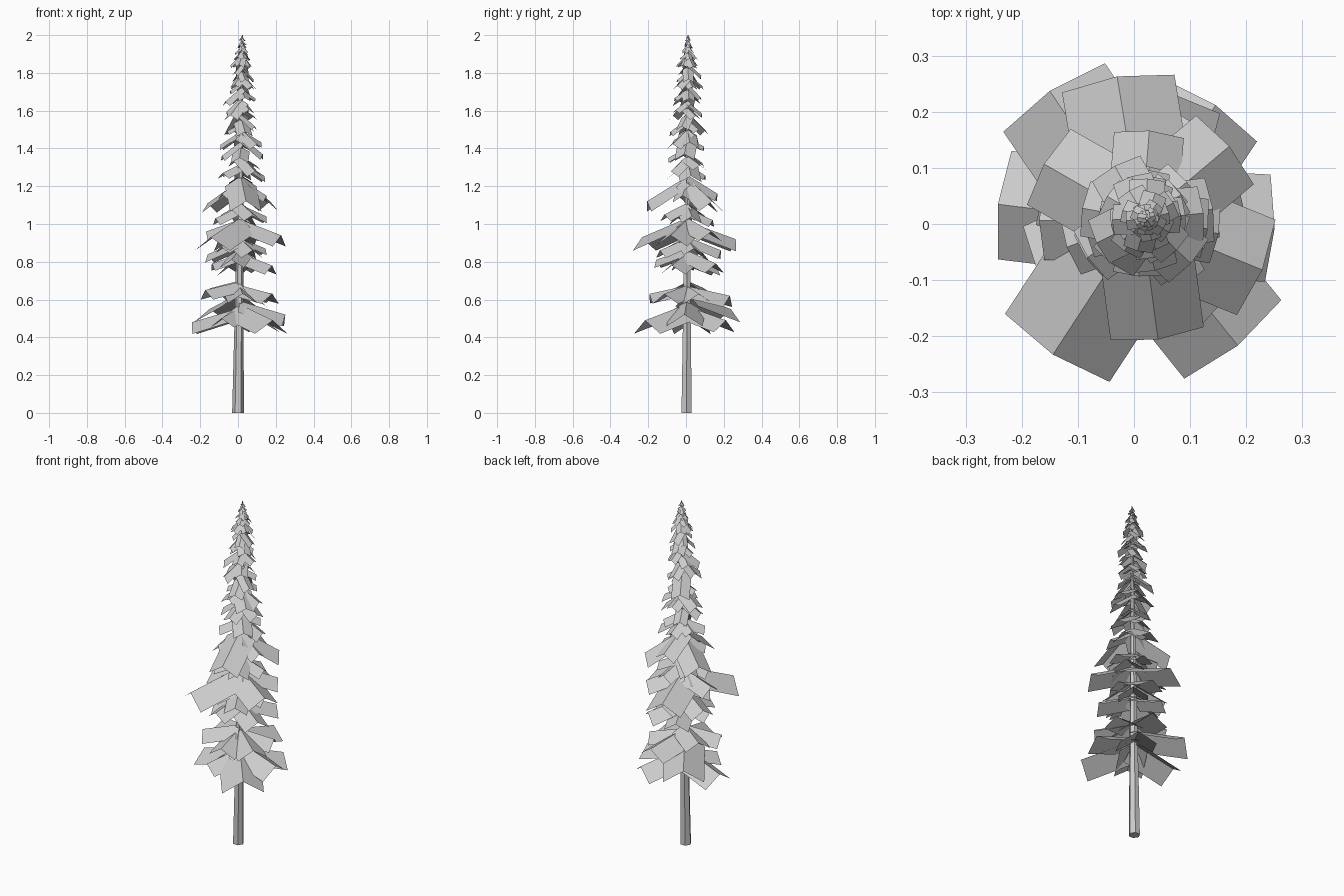
import bpy, bmesh, math, random
from mathutils import Vector

random.seed(11)
cube = bpy.data.objects.get("Cube")
if cube:
    bpy.data.objects.remove(cube)

grey = bpy.data.materials.new("light grey")
grey.use_nodes = True
grey.diffuse_color = (0.6, 0.6, 0.6, 1)
grey.node_tree.nodes["Principled BSDF"].inputs["Base Color"].default_value = (0.6, 0.6, 0.6, 1)

BASE, TOP = Vector((0, 0.003, 0)), Vector((0.023, 0.01, 2))


def axis(z):
    return BASE.lerp(TOP, z / 2)


def finish(name, bm):
    mesh = bpy.data.meshes.new(name)
    bm.to_mesh(mesh)
    bm.free()
    mesh.materials.append(grey)
    bpy.context.collection.objects.link(bpy.data.objects.new(name, mesh))


def blade(bm, angle, tip_z, reach, slope, width=0.39):
    """Branch folded along a ridge that falls away from the trunk."""
    a = math.radians(angle)
    out = Vector((math.cos(a), math.sin(a), 0))
    side = Vector((-out.y, out.x, 0)) * reach * width
    root = axis(min(tip_z + slope * reach, 2))
    tip = axis(tip_z) + out * reach
    drop = Vector((0, 0, -0.25 * reach))
    ridge = [bm.verts.new(root), bm.verts.new(tip)]
    for s in (1, -1):
        edge = [bm.verts.new(p + side * s + drop - out * reach * k)
                for p, k in ((tip, 0.05), (root, 0))]
        ring = [*ridge, *edge]
        bm.faces.new(ring if s > 0 else ring[::-1])


# Trunk: slim leaning taper
bm = bmesh.new()
rings = []
for centre, r in ((BASE, 0.031), (TOP, 0.003)):
    rings.append([bm.verts.new(centre + Vector((r * math.cos(i * math.pi / 3),
                                                r * math.sin(i * math.pi / 3), 0)))
                  for i in range(6)])
for i in range(6):
    j = (i + 1) % 6
    bm.faces.new((rings[0][i], rings[0][j], rings[1][j], rings[1][i]))
bm.faces.new(rings[0][::-1])
bm.faces.new(rings[1])
finish("trunk", bm)

# Large lower tiers: ridge slope, then direction, tip height, reach of each branch
lower = [
    (0.3, [(309, 0.49, 0.285), (357, 0.52, 0.245), (56, 0.49, 0.25), (124, 0.55, 0.28),
           (173, 0.48, 0.25), (240, 0.5, 0.19)]),
    (0.22, [(20, 0.63, 0.19), (75, 0.62, 0.235), (150, 0.66, 0.18), (205, 0.65, 0.2),
            (275, 0.63, 0.2), (325, 0.63, 0.21)]),
    (0.35, [(335, 0.78, 0.19), (50, 0.79, 0.2), (110, 0.77, 0.17), (190, 0.79, 0.15),
            (255, 0.81, 0.17)]),
    (0.4, [(15, 0.87, 0.14), (85, 0.86, 0.18), (160, 0.84, 0.18), (225, 0.88, 0.14),
           (295, 0.86, 0.16)]),
    (0.36, [(237, 0.93, 0.285), (99, 0.92, 0.26), (338, 0.94, 0.235), (40, 0.96, 0.2),
            (180, 0.96, 0.18)]),
    (0.45, [(10, 1.04, 0.14), (75, 1.02, 0.14), (200, 1.03, 0.14), (300, 1.05, 0.14),
            (140, 1.05, 0.13)]),
    (0.62, [(278, 1.12, 0.215), (150, 1.11, 0.2), (40, 1.12, 0.205), (85, 1.16, 0.16),
            (350, 1.15, 0.14), (215, 1.16, 0.12)]),
]
bm = bmesh.new()
for slope, branches in lower:
    for angle, tip_z, reach in branches:
        blade(bm, angle, tip_z, reach, slope)
finish("lower_branches", bm)

# Upper whorls shrink and tighten toward the tip
bm = bmesh.new()
z, turn = 1.25, 10
while z < 1.985:
    t = (z - 1.25) / 0.74
    reach = 0.125 - 0.06 * t - 0.053 * max(0, t - 0.68) / 0.32
    for i in range(5):
        blade(bm, turn + i * 72 + random.uniform(-14, 14),
              z + random.uniform(-0.25, 0.25) * reach,
              reach * random.uniform(0.7, 1.05), random.uniform(0.4, 0.9) + 0.3 * t, 0.45)
    turn += 40
    z += 0.72 * reach
finish("upper_branches", bm)
